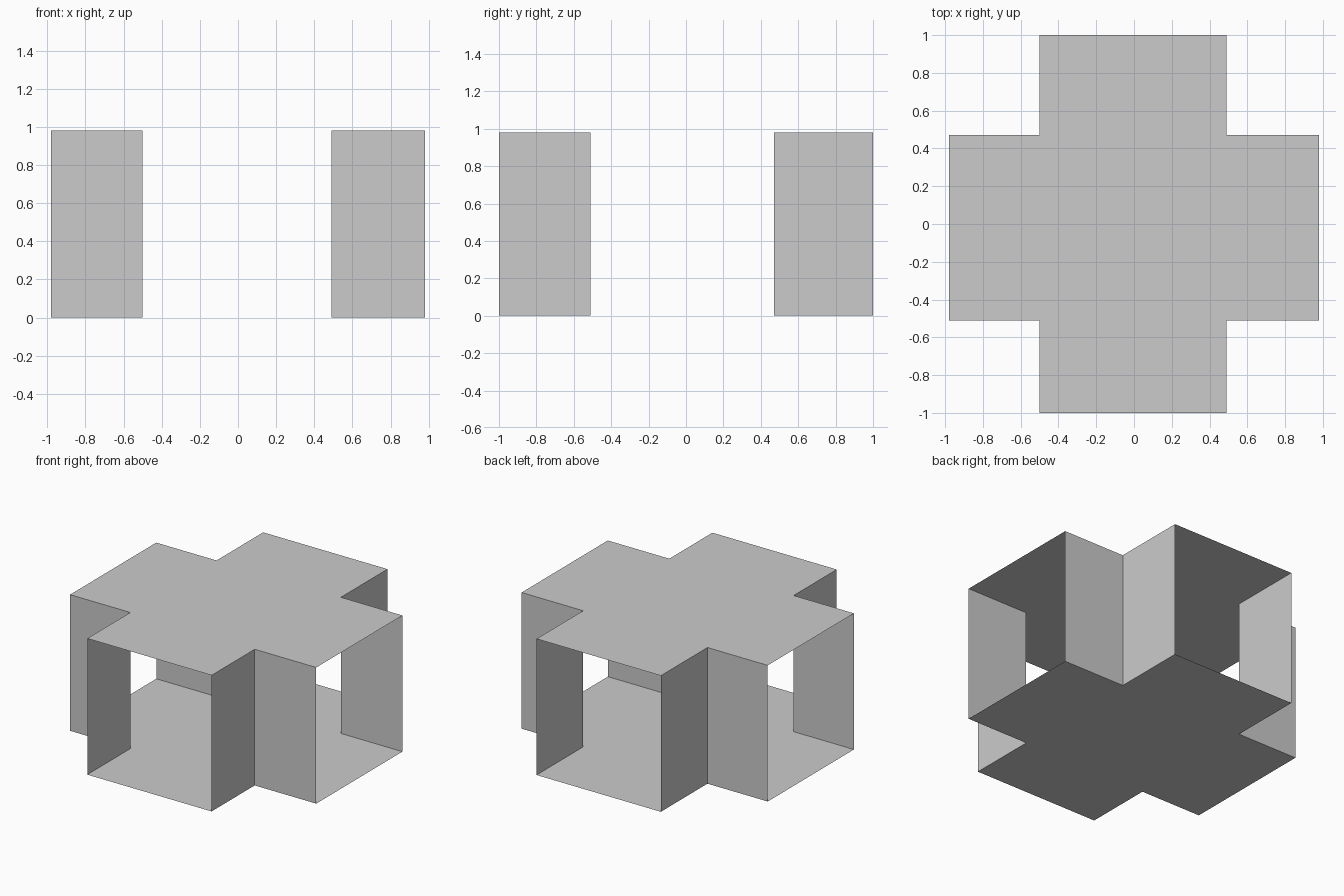
import bpy
import bmesh

# Remove the default cube
cube = bpy.data.objects.get("Cube")
if cube:
    bpy.data.objects.remove(cube, do_unlink=True)

HEIGHT = 0.98
END_X, END_Y = 0.98, 1.0          # outer ends of the arms
LEFT, RIGHT = 0.49, -0.50         # sides of the front-back passage
BACK, FRONT = 0.47, -0.51         # sides of the left-right passage

# Plain grey surface
grey = bpy.data.materials.new("light grey")
grey.use_nodes = True
colour = (0.6, 0.6, 0.6, 1)
grey.diffuse_color = colour
grey.node_tree.nodes["Principled BSDF"].inputs["Base Color"].default_value = colour


def add_sheet(name, points):
    """One thin flat panel through the given corners."""
    bm = bmesh.new()
    bm.faces.new([bm.verts.new(p) for p in points])
    mesh = bpy.data.meshes.new(name)
    bm.to_mesh(mesh)
    bm.free()
    mesh.materials.append(grey)
    obj = bpy.data.objects.new(name, mesh)
    bpy.context.collection.objects.link(obj)


def add_wall(name, a, b):
    """Full-height panel standing on the line from a to b."""
    add_sheet(name, [(*a, 0), (*b, 0), (*b, HEIGHT), (*a, HEIGHT)])


# Cross-shaped floor and ceiling, counter-clockwise from above
outline = [
    (RIGHT, -END_Y), (LEFT, -END_Y), (LEFT, FRONT), (END_X, FRONT),
    (END_X, BACK), (LEFT, BACK), (LEFT, END_Y), (RIGHT, END_Y),
    (RIGHT, BACK), (-END_X, BACK), (-END_X, FRONT), (RIGHT, FRONT),
]
add_sheet("floor", [(x, y, 0) for x, y in reversed(outline)])
add_sheet("ceiling", [(x, y, HEIGHT) for x, y in outline])

# Two walls at each inner corner; the four arm ends stay open
corners = {"front_left": 2, "back_left": 5, "back_right": 8, "front_right": 11}
for name, i in corners.items():
    before, corner, after = outline[i - 1], outline[i], outline[(i + 1) % 12]
    add_wall(name + "_wall_a", before, corner)
    add_wall(name + "_wall_b", corner, after)
